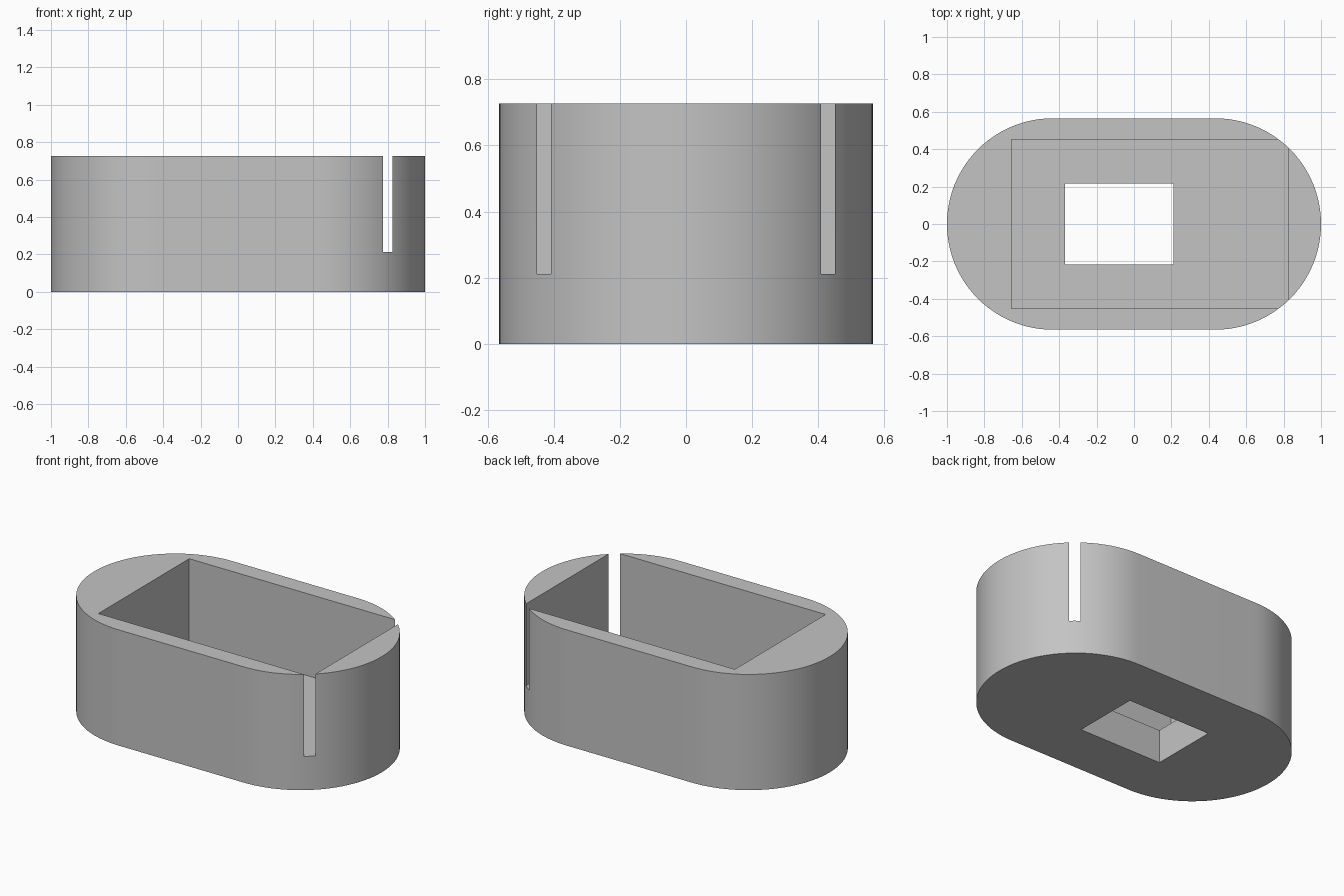
import bpy
import bmesh
from math import pi, sin, cos, radians

HEIGHT, RADIUS, FLOOR = 0.727, 0.565, 0.212
CENTRE = 1 - RADIUS      # centre of each rounded end
ARC = 48                 # segments per rounded end

default = bpy.data.objects.get("Cube")
if default:
    bpy.data.objects.remove(default, do_unlink=True)

grey = bpy.data.materials.new("plain grey")
grey.use_nodes = True
colour = (0.55, 0.55, 0.55, 1)
grey.diffuse_color = colour
grey.node_tree.nodes["Principled BSDF"].inputs["Base Color"].default_value = colour


def prism(name, outline, bottom, top):
    """Extrude a flat outline between two heights."""
    bm = bmesh.new()
    face = bm.faces.new([bm.verts.new((x, y, bottom)) for x, y in outline])
    grown = bmesh.ops.extrude_face_region(bm, geom=[face])["geom"]
    verts = [v for v in grown if isinstance(v, bmesh.types.BMVert)]
    bmesh.ops.translate(bm, verts=verts, vec=(0, 0, top - bottom))
    bmesh.ops.recalc_face_normals(bm, faces=bm.faces)
    mesh = bpy.data.meshes.new(name)
    bm.to_mesh(mesh)
    bm.free()
    mesh.materials.append(grey)
    obj = bpy.data.objects.new(name, mesh)
    bpy.context.collection.objects.link(obj)
    return obj


def rectangle(x0, x1, half_depth):
    return [(x0, -half_depth), (x1, -half_depth), (x1, half_depth), (x0, half_depth)]


# Body with two rounded ends
outline = []
for side, start in ((1, -pi / 2), (-1, pi / 2)):
    for i in range(ARC + 1):
        a = start + pi * i / ARC
        outline.append((side * CENTRE + RADIUS * cos(a), RADIUS * sin(a)))
body = prism("rounded_housing", outline, 0, HEIGHT)

# Open pocket, whose two corners break through the wall, and the floor opening
cutters = [
    prism("pocket_cutter", rectangle(-0.655, 0.825, 0.451), FLOOR, HEIGHT + 0.2),
    prism("floor_opening_cutter", rectangle(-0.37, 0.212, 0.216), -0.2, FLOOR + 0.2),
]
bpy.ops.object.select_all(action="DESELECT")
body.select_set(True)
bpy.context.view_layer.objects.active = body
for cutter in cutters:
    cutter.hide_render = True
    cut = body.modifiers.new(cutter.name, "BOOLEAN")
    cut.operation = "DIFFERENCE"
    cut.solver = "EXACT"
    cut.object = cutter
    bpy.ops.object.modifier_apply(modifier=cut.name)
    bpy.data.objects.remove(cutter, do_unlink=True)

body.select_set(True)
bpy.ops.object.shade_smooth_by_angle(angle=radians(25))
